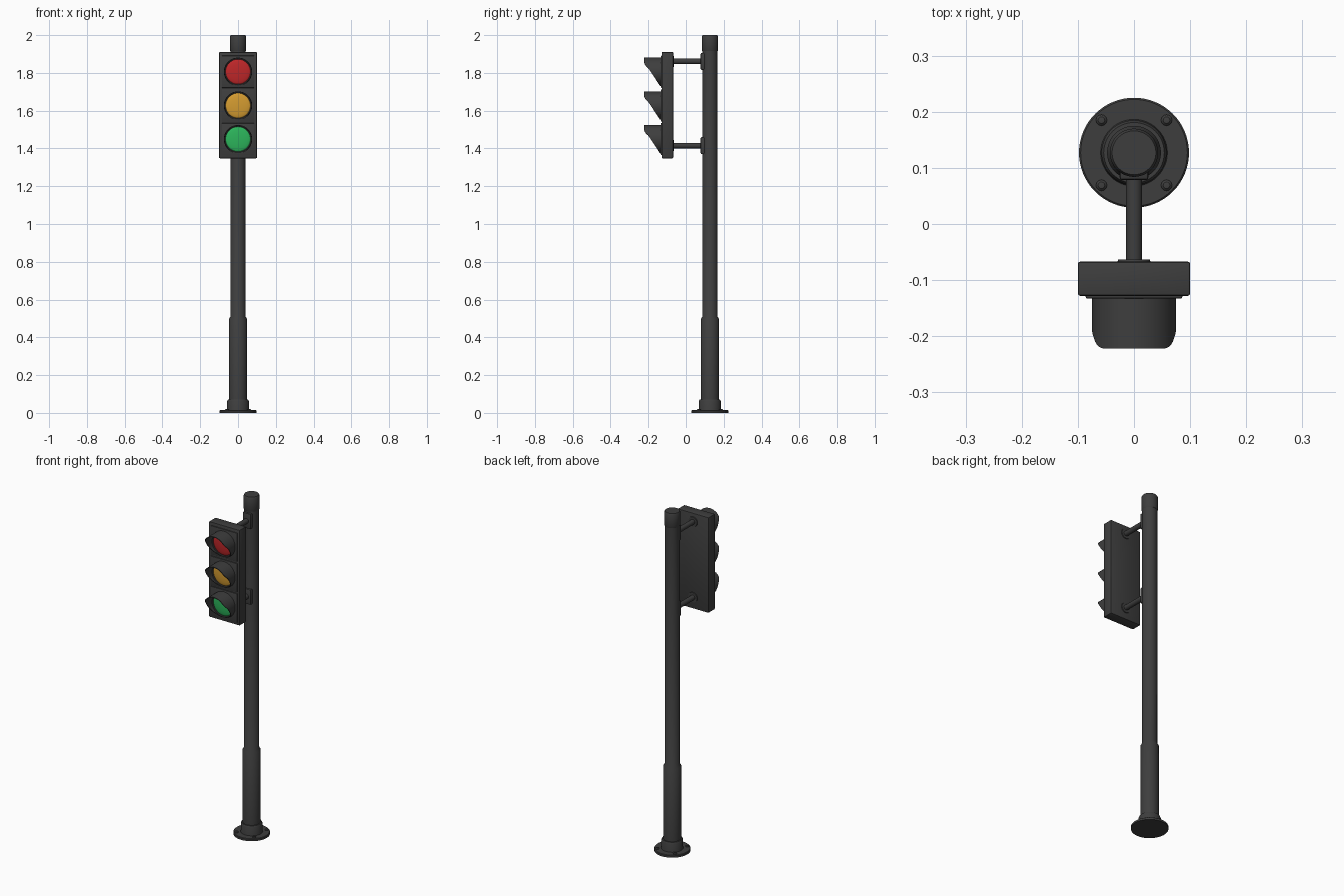
import bpy, bmesh, math
from mathutils import Matrix, Vector

if "Cube" in bpy.data.objects:
    bpy.data.objects.remove(bpy.data.objects["Cube"])


def material(name, rgb):
    m = bpy.data.materials.new(name)
    m.diffuse_color = (*rgb, 1)
    m.use_nodes = True
    m.node_tree.nodes["Principled BSDF"].inputs["Base Color"].default_value = m.diffuse_color
    return m


DARK = material("charcoal metal", (0.048, 0.048, 0.048))
RED = material("red lens", (0.52, 0.02, 0.022))
AMBER = material("amber lens", (0.66, 0.33, 0.03))
GREEN = material("green lens", (0.025, 0.46, 0.105))
POLE_Y = 0.127
FACE_FORWARD = Matrix.Rotation(math.pi / 2, 4, 'X')   # local +z becomes -y


def finish(bm, name, mat):
    bmesh.ops.recalc_face_normals(bm, faces=bm.faces)
    me = bpy.data.meshes.new(name)
    bm.to_mesh(me)
    bm.free()
    ob = bpy.data.objects.new(name, me)
    bpy.context.collection.objects.link(ob)
    me.materials.append(mat)
    bpy.ops.object.select_all(action='DESELECT')
    ob.select_set(True)
    bpy.context.view_layer.objects.active = ob
    bpy.ops.object.shade_smooth_by_angle(angle=math.radians(35))
    return ob


def lathe(name, profile, mat, matrix, n=48):
    """Revolve (radius, height) points around local z; radius 0 closes an end."""
    bm = bmesh.new()
    rings = []
    for r, h in profile:
        if r == 0:
            rings.append([bm.verts.new((0, 0, h))] * n)
        else:
            rings.append([bm.verts.new((r * math.cos(2 * math.pi * i / n),
                                        r * math.sin(2 * math.pi * i / n), h)) for i in range(n)])
    for a, b in zip(rings, rings[1:]):
        for i in range(n):
            j = (i + 1) % n
            bm.faces.new(list(dict.fromkeys((a[i], a[j], b[j], b[i]))))
    bmesh.ops.transform(bm, matrix=matrix, verts=bm.verts)
    return finish(bm, name, mat)


def box(name, lo, hi, mat, bevel):
    lo, hi = Vector(lo), Vector(hi)
    bm = bmesh.new()
    bmesh.ops.create_cube(bm, size=1)
    for v in bm.verts:
        v.co = Vector([(lo[k] + hi[k]) / 2 + v.co[k] * (hi[k] - lo[k]) for k in range(3)])
    bmesh.ops.bevel(bm, geom=bm.edges[:], offset=bevel, segments=2, profile=0.5, affect='EDGES')
    return finish(bm, name, mat)


at_pole = Matrix.Translation((0, POLE_Y, 0))

# Base flange and its collar
lathe("base_flange", [(0, 0), (0.098, 0), (0.098, 0.011), (0.095, 0.014), (0, 0.014)], DARK, at_pole, 64)
lathe("base_collar", [(0, 0.012), (0.060, 0.012), (0.058, 0.02), (0.058, 0.062), (0.054, 0.07), (0, 0.07)],
      DARK, at_pole)

# Four anchor bolts
for sx in (-1, 1):
    for sy in (-1, 1):
        lathe("anchor_bolt", [(0, 0.012), (0.010, 0.012), (0.010, 0.017), (0.006, 0.021), (0, 0.022)], DARK,
              Matrix.Translation((sx * 0.058, POLE_Y + sy * 0.058, 0)), 12)

# Stepped pole and end cap
lathe("pole", [(0, 0.06), (0.048, 0.06), (0.048, 0.497), (0.040, 0.51), (0.040, 1.93), (0, 1.93)], DARK, at_pole)
lathe("pole_cap", [(0, 1.915), (0.041, 1.915), (0.043, 1.92), (0.043, 1.992), (0.039, 2.0), (0, 2.0)],
      DARK, at_pole)

# Signal housing
box("signal_housing", (-0.1, -0.128, 1.348), (0.1, -0.067, 1.91), DARK, 0.004)

# Mounting arms with pole saddles and housing washers
for z in (1.861, 1.415):
    lathe("mounting_arm", [(0, -0.095), (0.0145, -0.095), (0.0145, 0.08), (0, 0.08)], DARK,
          Matrix.Translation((0, 0, z)) @ FACE_FORWARD, 24)
    lathe("housing_washer", [(0, 0.063), (0.028, 0.063), (0.03, 0.07), (0, 0.07)], DARK,
          Matrix.Translation((0, 0, z)) @ FACE_FORWARD, 32)
    box("pole_saddle", (-0.026, 0.078, z - 0.045), (0.026, 0.11, z + 0.045), DARK, 0.006)


def visor(name, z0):
    """Hood whose front edge runs back from a full-depth brow to the face."""
    R, T, n = 0.075, 0.004, 64
    bm = bmesh.new()
    cols = []
    for i in range(n):
        a = 2 * math.pi * i / n
        c, s = math.cos(a), math.sin(a)
        h = s * R
        if h > 0.055:
            front = -0.222
        elif h > 0.02:
            t = (0.055 - h) / 0.035
            front = -0.222 + 0.022 * t * t
        else:
            t = (0.02 - h) / 0.095
            front = -0.200 + 0.062 * t
        cols.append([bm.verts.new((r * c, y, z0 + r * s))
                     for r, y in ((R, -0.125), (R, front), (R - T, front), (R - T, -0.125))])
    for i in range(n):
        a, b = cols[i], cols[(i + 1) % n]
        for k in range(4):
            m = (k + 1) % 4
            bm.faces.new((a[k], a[m], b[m], b[k]))
    return finish(bm, name, DARK)


# Three lamps: door plate, rim, domed lens and visor
for colour, mat, z in (("red", RED, 1.806), ("amber", AMBER, 1.627), ("green", GREEN, 1.449)):
    box(colour + "_door", (-0.086, -0.133, z - 0.085), (0.086, -0.12, z + 0.085), DARK, 0.003)
    place = Matrix.Translation((0, 0, z)) @ FACE_FORWARD
    lathe(colour + "_rim", [(0.066, 0.125), (0.066, 0.138), (0.069, 0.141), (0.074, 0.139), (0.076, 0.125)],
          DARK, place)
    dome = [(0.067 * math.cos(t * math.pi / 12), 0.133 + 0.010 * math.sin(t * math.pi / 12)) for t in range(6)]
    lathe(colour + "_lens", [(0, 0.128), (0.067, 0.128)] + dome + [(0, 0.143)], mat, place)
    visor(colour + "_visor", z)
